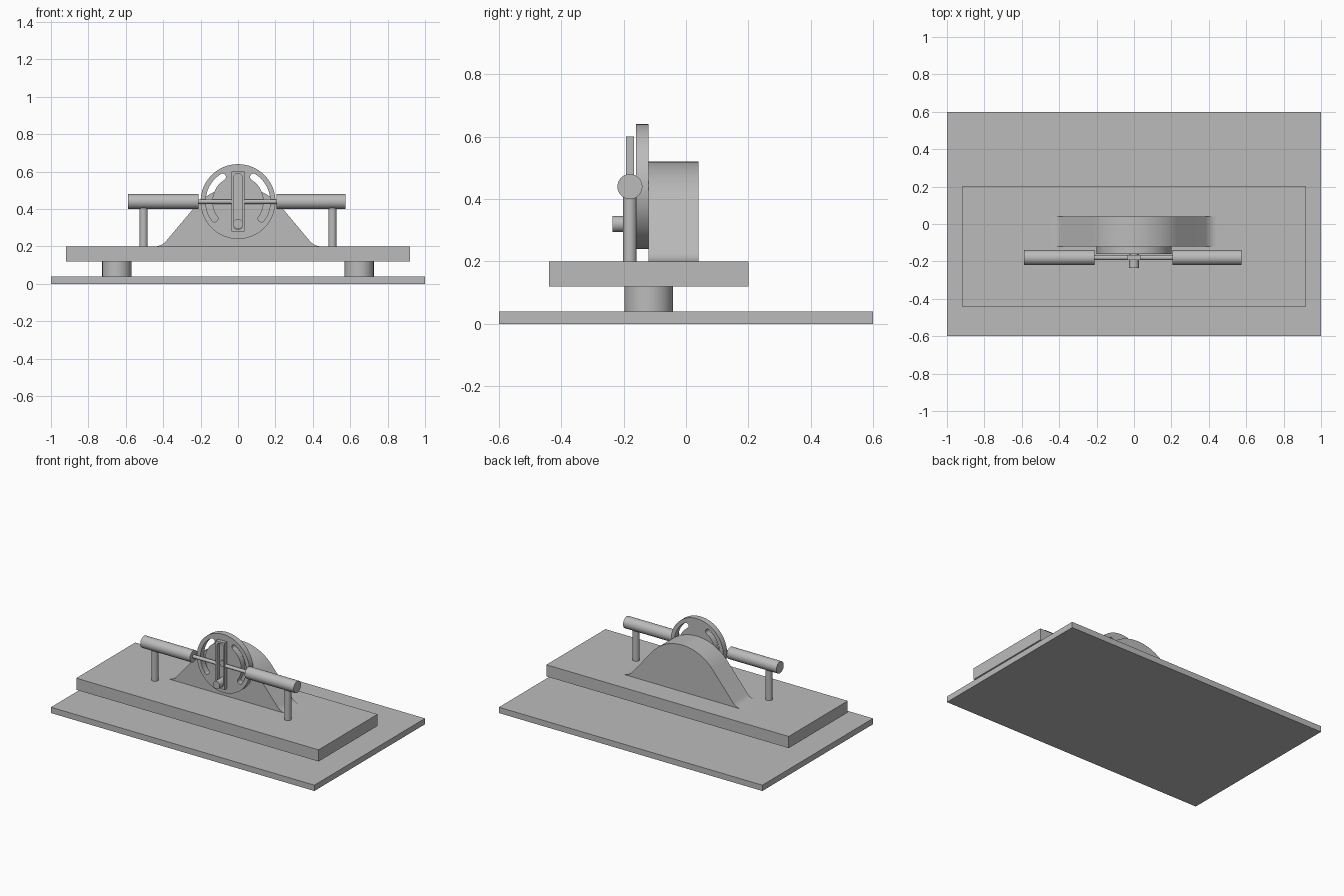
import bpy, bmesh
from math import sin, cos, pi, radians, hypot, atan2
from mathutils import Matrix, Vector

cube = bpy.data.objects.get("Cube")
if cube:
    bpy.data.objects.remove(cube, do_unlink=True)

GREY = (0.5, 0.5, 0.5, 1)
grey = bpy.data.materials.new("plain grey")
grey.use_nodes = True
grey.diffuse_color = GREY
grey.node_tree.nodes["Principled BSDF"].inputs["Base Color"].default_value = GREY


def finish(name, bm, smooth=False):
    bmesh.ops.recalc_face_normals(bm, faces=bm.faces)
    mesh = bpy.data.meshes.new(name)
    bm.to_mesh(mesh)
    bm.free()
    mesh.materials.append(grey)
    ob = bpy.data.objects.new(name, mesh)
    bpy.context.collection.objects.link(ob)
    if smooth:
        bpy.ops.object.select_all(action="DESELECT")
        ob.select_set(True)
        bpy.context.view_layer.objects.active = ob
        bpy.ops.object.shade_smooth_by_angle(angle=radians(30))
    return ob


def box(name, lo, hi):
    lo, hi = Vector(lo), Vector(hi)
    bm = bmesh.new()
    bmesh.ops.create_cube(bm, size=1, matrix=Matrix.Translation((lo + hi) / 2)
                          @ Matrix.Diagonal((*(hi - lo), 1)))
    return finish(name, bm)


def cylinder(name, start, end, radius, sides=48):
    start, end = Vector(start), Vector(end)
    axis = end - start
    turn = axis.to_track_quat("Z", "Y").to_matrix().to_4x4()
    bm = bmesh.new()
    bmesh.ops.create_cone(bm, cap_ends=True, segments=sides, radius1=radius, radius2=radius,
                          depth=axis.length, matrix=Matrix.Translation((start + end) / 2) @ turn)
    return finish(name, bm, True)


def prism(name, outline, y0, y1, smooth=False):
    """Extrude an outline of (x, z) points from y0 to y1."""
    bm = bmesh.new()
    face = bm.faces.new([bm.verts.new((x, y0, z)) for x, z in outline])
    grown = bmesh.ops.extrude_face_region(bm, geom=[face])["geom"]
    moved = [v for v in grown if isinstance(v, bmesh.types.BMVert)]
    bmesh.ops.translate(bm, verts=moved, vec=(0, y1 - y0, 0))
    return finish(name, bm, smooth)


def arc(cx, cz, radius, a0, a1, steps=16):
    angles = [radians(a0 + (a1 - a0) * i / steps) for i in range(steps + 1)]
    return [(cx + radius * cos(a), cz + radius * sin(a)) for a in angles]


def cut(ob, cutter):
    mod = ob.modifiers.new("cut", "BOOLEAN")
    mod.operation, mod.solver, mod.object = "DIFFERENCE", "EXACT", cutter
    bpy.context.view_layer.objects.active = ob
    bpy.ops.object.modifier_apply(modifier=mod.name)
    bpy.data.objects.remove(cutter, do_unlink=True)


AXLE_Z, ROD_Y = 0.44, -0.18

# Base plates
box("ground_plate", (-1, -0.6, 0), (1, 0.6, 0.04))
box("raised_plate", (-0.92, -0.44, 0.12), (0.92, 0.2, 0.2))

# Bell-shaped housing: round crown, straight flanks, flared feet
SLOPE, CROWN, FLARE = 50, 0.3, 0.08
crown_z, deck = 0.22, 0.2
tx, tz = CROWN * sin(radians(SLOPE)), crown_z + CROWN * cos(radians(SLOPE))
foot_z = deck + FLARE * (1 - cos(radians(SLOPE)))
foot_x = tx + (tz - foot_z) * cos(radians(SLOPE)) / sin(radians(SLOPE))
flare_x = foot_x + FLARE * sin(radians(SLOPE))
right_foot = arc(flare_x, deck + FLARE, FLARE, 270, 270 - SLOPE, 10)
left_foot = [(-x, z) for x, z in reversed(right_foot)]
crown = arc(0, crown_z, CROWN, 90 - SLOPE, 90 + SLOPE, 32)
prism("housing", right_foot + crown + left_foot, -0.12, 0.04, True)

# Crank wheel with two curved slots
wheel = cylinder("crank_wheel", (0, -0.16, AXLE_Z), (0, -0.12, AXLE_Z), 0.2, 96)
SLOT_R, SLOT_HALF, A0, A1 = 0.155, 0.018, 122, 216
for side in (1, -1):
    ends = [(SLOT_R * cos(radians(a)), AXLE_Z + SLOT_R * sin(radians(a))) for a in (A0, A1)]
    outline = (arc(0, AXLE_Z, SLOT_R + SLOT_HALF, A0, A1, 32)
               + arc(*ends[1], SLOT_HALF, A1, A1 + 180, 10)[1:-1]
               + arc(0, AXLE_Z, SLOT_R - SLOT_HALF, A1, A0, 32)
               + arc(*ends[0], SLOT_HALF, A0 + 180, A0 + 360, 10)[1:-1])
    cut(wheel, prism("slot_cutter", [(side * x, z) for x, z in outline], -0.2, -0.08))
cylinder("axle_hub", (0, -0.168, AXLE_Z), (0, -0.13, AXLE_Z), 0.022, 24)
cylinder("crank_pin", (0, -0.235, 0.32), (0, -0.14, 0.32), 0.026, 32)

# Slotted yoke
yoke = prism("yoke", [(-0.034, 0.28), (0.034, 0.28), (0.034, 0.6), (-0.034, 0.6)], -0.193, -0.167)
slot = arc(0, 0.565, 0.025, 0, 180) + arc(0, 0.315, 0.025, 180, 360)
cut(yoke, prism("yoke_cutter", slot, -0.25, -0.1))

# Rods, guide sleeves, posts and feet on both sides
for name, s in (("left", 1), ("right", -1)):
    cylinder(name + "_rod", (s * 0.03, ROD_Y, AXLE_Z), (s * 0.24, ROD_Y, AXLE_Z), 0.012, 24)
    shift = -0.006
    cylinder(name + "_sleeve", (s * 0.208 + shift / 2, ROD_Y, AXLE_Z),
             (s * 0.582 + shift, ROD_Y, AXLE_Z), 0.04)
    cylinder(name + "_post", (s * 0.505, ROD_Y, 0.2), (s * 0.505, ROD_Y, 0.42), 0.022, 32)
    cylinder(name + "_foot", (s * 0.648, -0.12, 0.04), (s * 0.648, -0.12, 0.12), 0.078)
